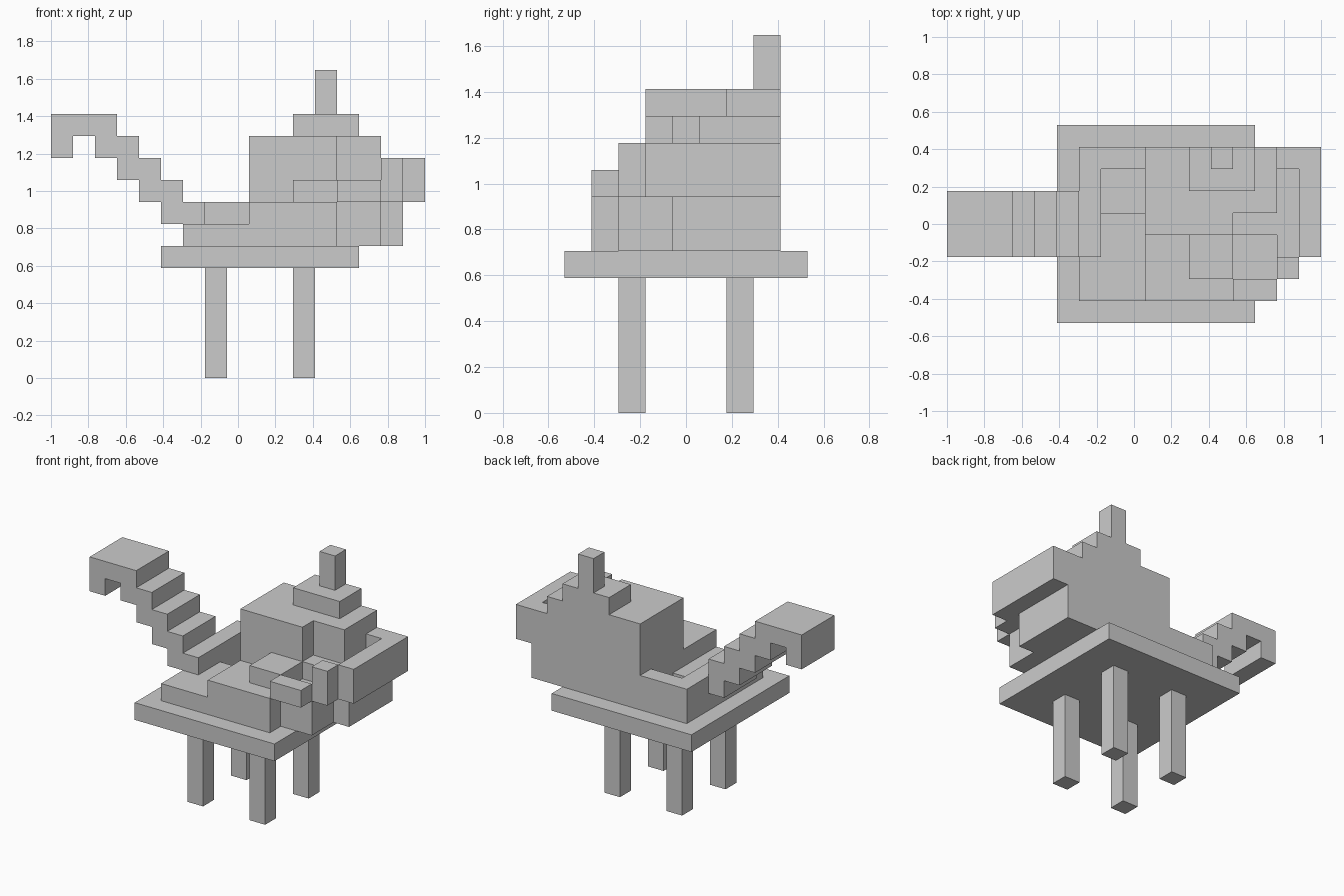
import bpy, bmesh
from mathutils import Vector

if "Cube" in bpy.data.objects:
    bpy.data.objects.remove(bpy.data.objects["Cube"])

U = 2 / 17                       # one block of the 17 x 9 x 14 grid
ORIGIN = Vector((-8.5, -4.5, 0))


def finish(name, bm):
    bmesh.ops.recalc_face_normals(bm, faces=bm.faces)
    mesh = bpy.data.meshes.new(name)
    bm.to_mesh(mesh)
    bm.free()
    obj = bpy.data.objects.new(name, mesh)
    bpy.context.collection.objects.link(obj)
    return obj


def blocks(name, *boxes):
    """One object from boxes given as grid ranges (x0, x1, y0, y1, z0, z1)."""
    bm = bmesh.new()
    for x0, x1, y0, y1, z0, z1 in boxes:
        lo, hi = Vector((x0, y0, z0)), Vector((x1, y1, z1))
        for v in bmesh.ops.create_cube(bm, size=1)["verts"]:
            unit = v.co + Vector((.5, .5, .5))
            v.co = (lo + unit * (hi - lo) + ORIGIN) * U
    return finish(name, bm)


def side_profile(name, points, y0, y1):
    """Extrude an x-z outline from y0 to y1."""
    bm = bmesh.new()
    face = bm.faces.new([bm.verts.new((Vector((x, y0, z)) + ORIGIN) * U) for x, z in points])
    ext = bmesh.ops.extrude_face_region(bm, geom=[face])["geom"]
    bmesh.ops.translate(bm, vec=(0, (y1 - y0) * U, 0),
                        verts=[g for g in ext if isinstance(g, bmesh.types.BMVert)])
    return finish(name, bm)


# Stand: slab on four legs
blocks("stand_top", (5, 14, 0, 9, 5, 6))
for side, y in (("front", 2), ("back", 6)):
    for end, x in (("left", 7), ("right", 11)):
        blocks(f"{side}_{end}_leg", (x, x + 1, y, y + 1, 0, 5))

# Low left part of the body, with a raised rim around a small pit
blocks("body_left",
       (6, 9, 1, 3, 6, 7), (7, 9, 3, 5, 6, 7),
       (6, 7, 3, 6, 6, 7), (6, 7, 6, 8, 6, 8), (7, 9, 7, 8, 6, 8))

# Right part of the body and the tall block at the back
blocks("body_right", (9, 13, 1, 4, 6, 8), (13, 15, 2, 4, 6, 8), (15, 16, 4, 8, 6, 8))
blocks("tall_block", (9, 13, 4, 8, 6, 11), (13, 15, 5, 8, 6, 11), (13, 15, 4, 5, 6, 9))

# Small raised blocks on the front
blocks("front_block", (11, 13, 2, 4, 8, 9))
blocks("front_overhang", (13, 15, 1, 2, 8, 9))

# Lid and knob
blocks("lid", (11, 14, 6, 8, 11, 12))
blocks("knob", (12, 13, 7, 8, 12, 14))

# Handle ring on the right, with a sunken floor
blocks("handle", (16, 17, 3, 8, 8, 10), (15, 16, 7, 8, 8, 10),
       (15, 16, 3, 7, 8, 9), (15, 16, 2, 3, 8, 10))

# Stepped spout with a drooping tip
spout = [(0, 10), (1, 10), (1, 11), (2, 11)]
for i in range(3):
    spout += [(2 + i, 10 - i), (3 + i, 10 - i)]
spout += [(5, 7), (7, 7), (7, 8), (6, 8), (6, 9), (5, 9), (5, 10),
          (4, 10), (4, 11), (3, 11), (3, 12), (0, 12)]
side_profile("spout", spout, 3, 6)
